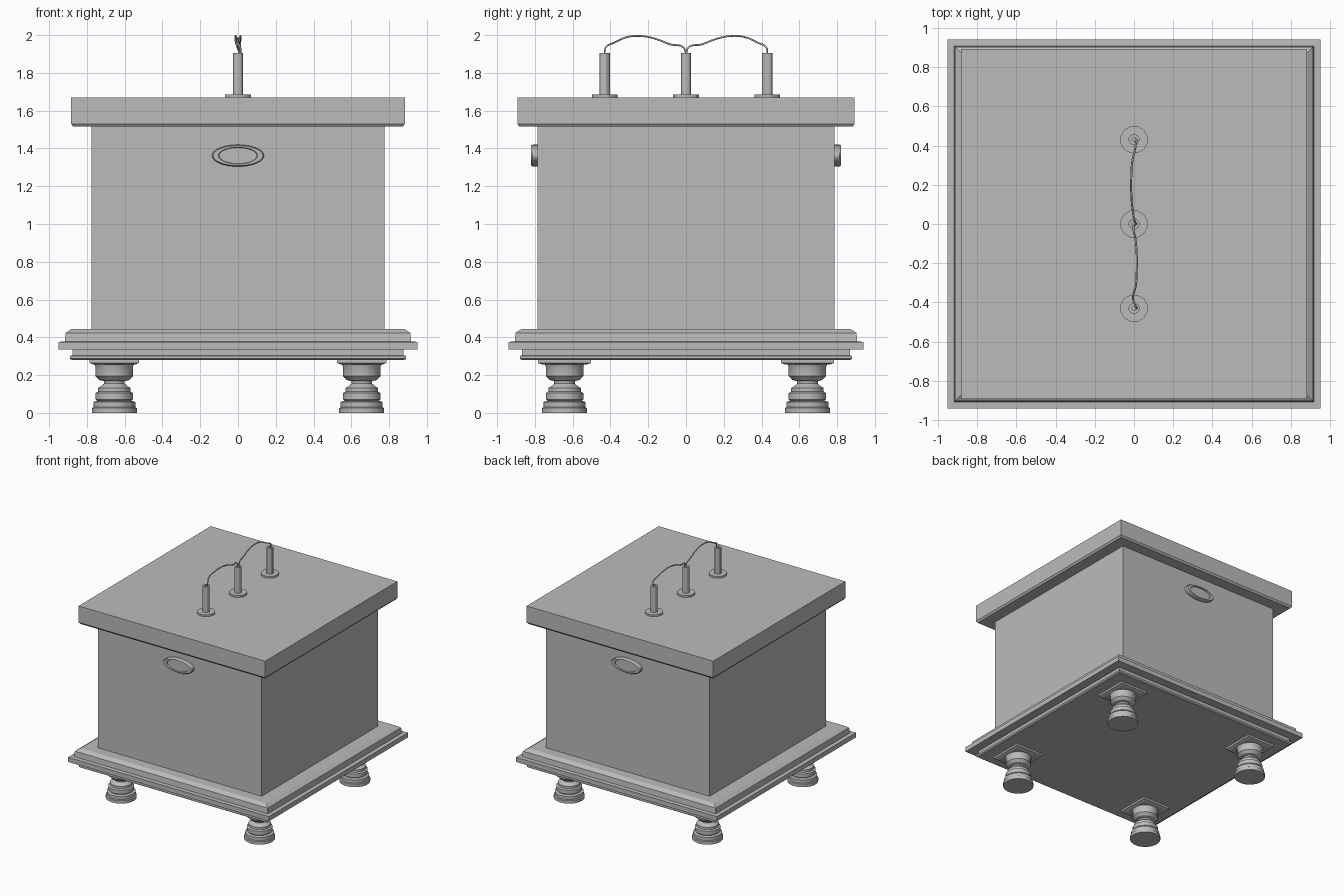
import bpy
import bmesh
import math

default = bpy.data.objects.get("Cube")
if default:
    bpy.data.objects.remove(default)

grey = bpy.data.materials.new("plain_grey")
colour = (0.5, 0.5, 0.5, 1)
grey.use_nodes = True
grey.diffuse_color = colour
grey.node_tree.nodes["Principled BSDF"].inputs["Base Color"].default_value = colour


def finish(name, bm, smooth=None):
    bmesh.ops.recalc_face_normals(bm, faces=bm.faces)
    mesh = bpy.data.meshes.new(name)
    bm.to_mesh(mesh)
    bm.free()
    mesh.materials.append(grey)
    obj = bpy.data.objects.new(name, mesh)
    bpy.context.collection.objects.link(obj)
    if smooth:
        bpy.ops.object.select_all(action="DESELECT")
        obj.select_set(True)
        bpy.context.view_layer.objects.active = obj
        bpy.ops.object.shade_smooth_by_angle(angle=math.radians(smooth))
    return obj


def loft(name, rings, smooth=None):
    """Skin a stack of point rings and cap both ends."""
    bm = bmesh.new()
    loops = [[bm.verts.new(p) for p in ring] for ring in rings]
    n = len(loops[0])
    for a, b in zip(loops, loops[1:]):
        for i in range(n):
            j = (i + 1) % n
            bm.faces.new((a[i], a[j], b[j], b[i]))
    bm.faces.new(loops[0])
    bm.faces.new(loops[-1])
    return finish(name, bm, smooth)


def square_stack(name, levels, x=0, y=0):
    """Rectangular section; levels are (half x, half y, z)."""
    corners = ((-1, -1), (1, -1), (1, 1), (-1, 1))
    return loft(name, [[(x + sx * w, y + sy * d, z) for sx, sy in corners]
                       for w, d, z in levels])


def turned(name, profile, x, y, sides, smooth=None):
    """Round section; profile is (radius, z)."""
    angles = [math.tau * (i + 0.5) / sides for i in range(sides)]
    return loft(name, [[(x + r * math.cos(a), y + r * math.sin(a), z)
                        for a in angles] for r, z in profile], smooth)


# Case, lid and moulded base
square_stack("case_body", [(0.775, 0.787, 0.43), (0.775, 0.787, 1.53)])
square_stack("lid", [(0.872, 0.882, 1.515), (0.883, 0.893, 1.53),
                     (0.883, 0.893, 1.67)])
base = [(0.88, 0.28), (0.89, 0.287), (0.89, 0.302), (0.877, 0.304),
        (0.877, 0.335), (0.95, 0.336), (0.95, 0.376), (0.917, 0.378),
        (0.912, 0.424), (0.88, 0.445)]
square_stack("base_moulding", [(w, w - 0.01, z) for w, z in base])

# Turned feet with square mounting plates
foot = [(0.12, 0), (0.12, 0.025), (0.112, 0.03), (0.112, 0.058),
        (0.092, 0.064), (0.1, 0.072), (0.1, 0.105), (0.087, 0.112),
        (0.087, 0.132), (0.07, 0.142), (0.055, 0.155), (0.055, 0.168),
        (0.08, 0.174), (0.1, 0.195), (0.1, 0.245), (0.108, 0.262)]
for side, sx in (("right", -1), ("left", 1)):
    for end, sy in (("front", -1), ("back", 1)):
        x, y = sx * 0.655, sy * 0.643
        turned(f"{end}_{side}_foot", foot, x, y, 24, 30)
        square_stack(f"{end}_{side}_foot_plate",
                     [(0.105, 0.115, 0.255), (0.13, 0.14, 0.264),
                      (0.13, 0.14, 0.282)], x, y)

# Oval plaques with a raised rim, front and back
rim = [(0.138, 0.058, 0.78), (0.138, 0.058, 0.812), (0.132, 0.053, 0.82),
       (0.104, 0.045, 0.82), (0.1, 0.042, 0.812)]
for end, sy in (("front", -1), ("back", 1)):
    loft(f"{end}_oval_plaque",
         [[(rx * math.cos(math.tau * i / 32), sy * y,
            1.362 + rz * math.sin(math.tau * i / 32)) for i in range(32)]
          for rx, rz, y in rim], 30)

# Terminals on the lid
post = [(0.071, 1.665), (0.071, 1.685), (0.028, 1.685), (0.028, 1.905),
        (0.01, 1.905), (0.01, 1.895)]
for label, y in (("front", -0.43), ("middle", 0), ("back", 0.43)):
    turned(f"{label}_terminal", post, 0, y, 12, 30)

# Sagging wires joining the terminals
path = [(0.012, 0.43, 1.895), (0.012, 0.425, 1.935), (0.005, 0.38, 1.96),
        (-0.01, 0.31, 1.99), (-0.014, 0.235, 1.995), (-0.014, 0.16, 1.98),
        (-0.008, 0.08, 1.95), (0.003, 0.015, 1.937), (0.012, 0, 1.9)]
for label, s in (("front", -1), ("back", 1)):
    curve = bpy.data.curves.new(f"{label}_wire", "CURVE")
    curve.dimensions = "3D"
    curve.bevel_depth = 0.005
    curve.bevel_resolution = 1
    curve.resolution_u = 4
    curve.use_fill_caps = True
    spline = curve.splines.new("BEZIER")
    spline.bezier_points.add(len(path) - 1)
    for i, (point, (x, y, z)) in enumerate(zip(spline.bezier_points, path)):
        at_end = i in (0, 1, len(path) - 1)
        point.co = (x if at_end else s * x, s * y, z)
        point.handle_left_type = point.handle_right_type = "AUTO"
    curve.materials.append(grey)
    wire = bpy.data.objects.new(f"{label}_wire", curve)
    bpy.context.collection.objects.link(wire)
